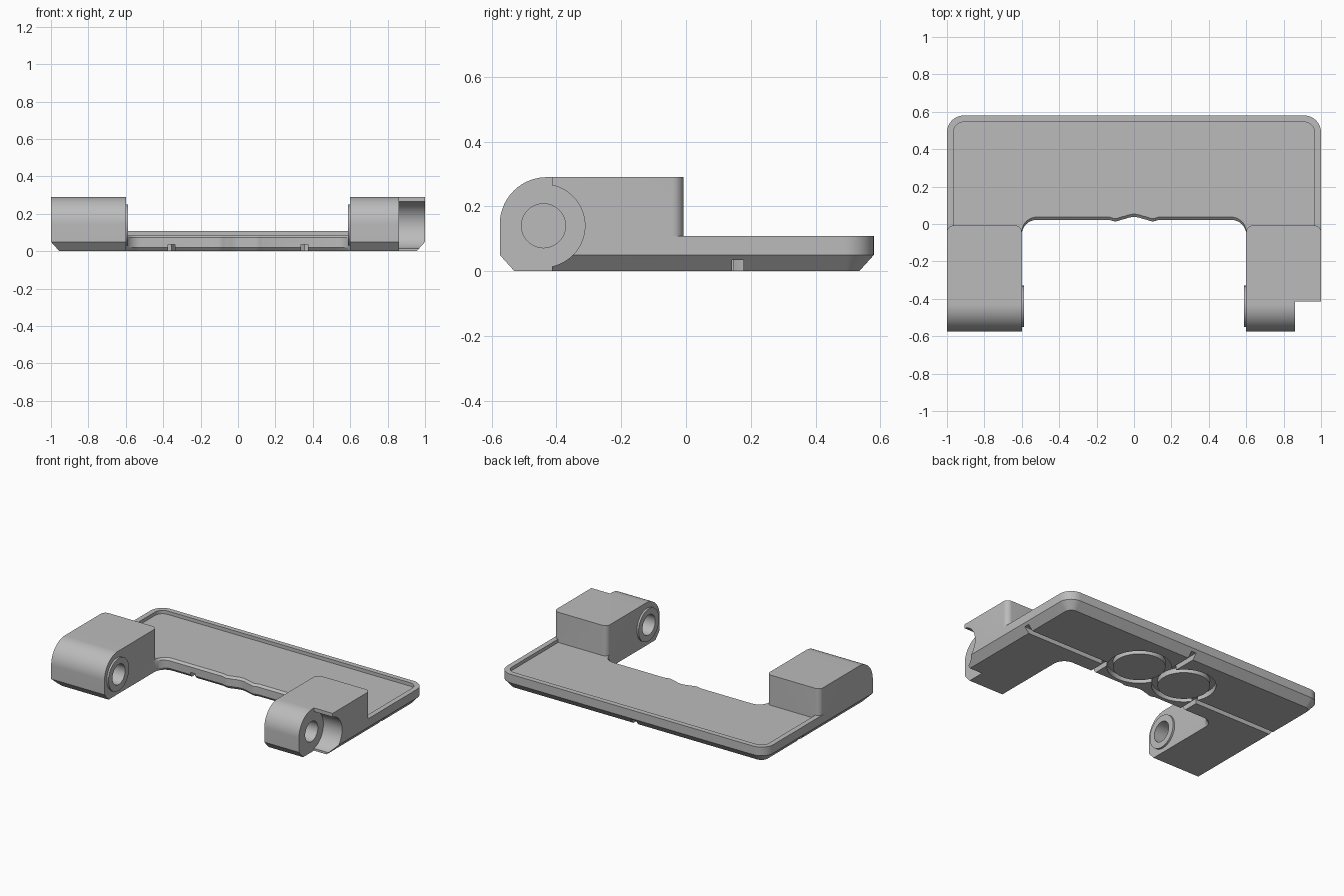
import bpy, bmesh, math
from mathutils import Matrix, Vector

old = bpy.data.objects.get("Cube")
if old:
    bpy.data.objects.remove(old, do_unlink=True)

grey = bpy.data.materials.new("plain grey")
grey.use_nodes = True
grey.diffuse_color = (0.5, 0.5, 0.5, 1)
grey.node_tree.nodes["Principled BSDF"].inputs["Base Color"].default_value = (0.5, 0.5, 0.5, 1)


def to_object(name, bm):
    bmesh.ops.recalc_face_normals(bm, faces=bm.faces)
    mesh = bpy.data.meshes.new(name)
    bm.to_mesh(mesh)
    bm.free()
    mesh.materials.append(grey)
    ob = bpy.data.objects.new(name, mesh)
    bpy.context.collection.objects.link(ob)
    return ob


def loft(loops):
    """Solid through matching closed loops of 3D points."""
    bm = bmesh.new()
    rings = [[bm.verts.new(p) for p in loop] for loop in loops]
    n = len(rings[0])
    for a, b in zip(rings, rings[1:]):
        for i in range(n):
            bm.faces.new((a[i], a[(i + 1) % n], b[(i + 1) % n], b[i]))
    bm.faces.new(rings[0][::-1])
    bm.faces.new(rings[-1])
    return bm


def prism_x(profile, x0, x1):
    return loft([[(x, y, z) for y, z in profile] for x in (x0, x1)])


def arc(cx, cy, r, start, end, steps=12):
    angles = [math.radians(start + (end - start) * i / steps) for i in range(steps + 1)]
    return [(cx + r * math.cos(a), cy + r * math.sin(a)) for a in angles]


def disc(r, x0, x1, name):
    profile = arc(PIN_Y, PIN_Z, r, 0, 360, 64)[:-1]
    return to_object(name, prism_x(profile, x0, x1))


def box(name, x0, x1, y0, y1, z0, z1):
    return to_object(name, prism_x([(y0, z0), (y1, z0), (y1, z1), (y0, z1)], x0, x1))


def combine(target, other, operation):
    mod = target.modifiers.new("cut", "BOOLEAN")
    mod.operation, mod.solver, mod.object = operation, "EXACT", other
    bpy.context.view_layer.objects.active = target
    bpy.ops.object.modifier_apply(modifier=mod.name)
    bpy.data.objects.remove(other, do_unlink=True)


def slab_outline(inset, r, z, front):
    x, y = 1 - inset, 0.58 - inset
    pts = [(-x, front), (x, front)]
    pts += arc(x - r, y - r, r, 0, 90) + arc(r - x, y - r, r, 90, 180)
    return [(a, b, z) for a, b in pts]


PIN_Y, PIN_Z = -0.44, 0.14
FRONT = -0.575

# Base plate with chamfered underside and shallow rimmed recess
body = to_object("hinge_bracket", loft([
    slab_outline(0.045, 0.045, 0, FRONT + 0.045),
    slab_outline(0, 0.09, 0.05, FRONT),
    slab_outline(0, 0.09, 0.108, FRONT)]))
combine(body, to_object("recess", loft([
    slab_outline(0.035, 0.055, z, -0.8) for z in (0.085, 0.2)])), "DIFFERENCE")

# Opening between the arms, with a small central bump and bevelled edge
half = [(0.6, -0.9)] + arc(0.52, -0.05, 0.08, 0, 90)
for i in range(13):
    x = 0.13 * (1 - i / 12)
    half.append((x, 0.03 - 0.008 * math.sin(math.pi * min(1, (0.13 - x) / 0.06)) * (x > 0.07)
                 + 0.016 * (0.5 + 0.5 * math.cos(math.pi * min(1, x / 0.08)))))
opening = half + [(-x, y) for x, y in half[-2::-1]]
levels = [(-0.1, 0.01), (0, 0.01), (0.02, -0.008), (0.072, -0.008), (0.085, 0.007), (0.4, 0.007)]
combine(body, to_object("opening", loft([
    [(x, y + dy, z) for x, y in opening] for z, dy in levels])), "DIFFERENCE")

# Two raised arms with rounded noses and softened rear corners
profile = [(-0.008, 0.05), (FRONT, 0.05)] + arc(-0.43, 0.145, 0.145, 180, 90, 24) + [(-0.008, 0.29)]
for side in (-1, 1):
    bm = prism_x(profile, side * 0.6, side)
    rear = [e for e in bm.edges if all(v.co.y > -0.01 for v in e.verts)
            and abs(e.verts[0].co.z - e.verts[1].co.z) > 0.1]
    bmesh.ops.bevel(bm, geom=rear, offset=0.035, segments=8, profile=0.5, affect="EDGES")
    combine(body, to_object("arm", bm), "UNION")
    # Thin collar around the pin hole
    combine(body, disc(0.11, side * 0.587, side * 0.62, "collar"), "UNION")

# Pin holes: open on the left arm, blind on the right arm
combine(body, disc(0.068, 0.5, 1.1, "left_hole"), "DIFFERENCE")
combine(body, disc(0.068, -0.88, -0.5, "right_hole"), "DIFFERENCE")

# Rounded relief notch at the outer end of the left arm
notch = [(-0.7, -0.1), (-0.415, -0.1)] + arc(PIN_Y, PIN_Z, 0.128, -78, 78, 32) + [(-0.415, 0.4), (-0.7, 0.4)]
combine(body, to_object("notch", prism_x(notch, 0.86, 1.1)), "DIFFERENCE")

# Channels in the underside: straight runs and two rings
W, DEPTH = 0.018, 0.035
for side in (-1, 1):
    x0, x1 = sorted((side * 0.34, side * 1.1))
    combine(body, box("side_channel", x0, x1, 0.16 - W, 0.16 + W, -0.05, DEPTH), "DIFFERENCE")
    c = side * 0.355
    combine(body, box("front_channel", c - W, c + W, -0.1, 0.17, -0.05, DEPTH), "DIFFERENCE")
    bm = bmesh.new()
    corners = [(0.178 + dx, 0, z) for dx, z in ((-W, -0.05), (W, -0.05), (W, DEPTH), (-W, DEPTH))]
    vs = [bm.verts.new(p) for p in corners]
    es = [bm.edges.new((vs[i], vs[(i + 1) % 4])) for i in range(4)]
    bmesh.ops.spin(bm, geom=vs + es, cent=(0, 0, 0), axis=(0, 0, 1), angle=math.tau, steps=64)
    bmesh.ops.remove_doubles(bm, verts=bm.verts, dist=0.0005)
    bmesh.ops.transform(bm, matrix=Matrix.Translation(Vector((side * 0.177, 0.26, 0))), verts=bm.verts)
    combine(body, to_object("ring_channel", bm), "DIFFERENCE")
combine(body, box("centre_channel", -W, W, 0.17, 0.7, -0.05, DEPTH), "DIFFERENCE")

# Smooth the curves, keep the edges crisp
bpy.ops.object.select_all(action="DESELECT")
body.select_set(True)
bpy.context.view_layer.objects.active = body
bpy.ops.object.shade_smooth_by_angle(angle=math.radians(25))
